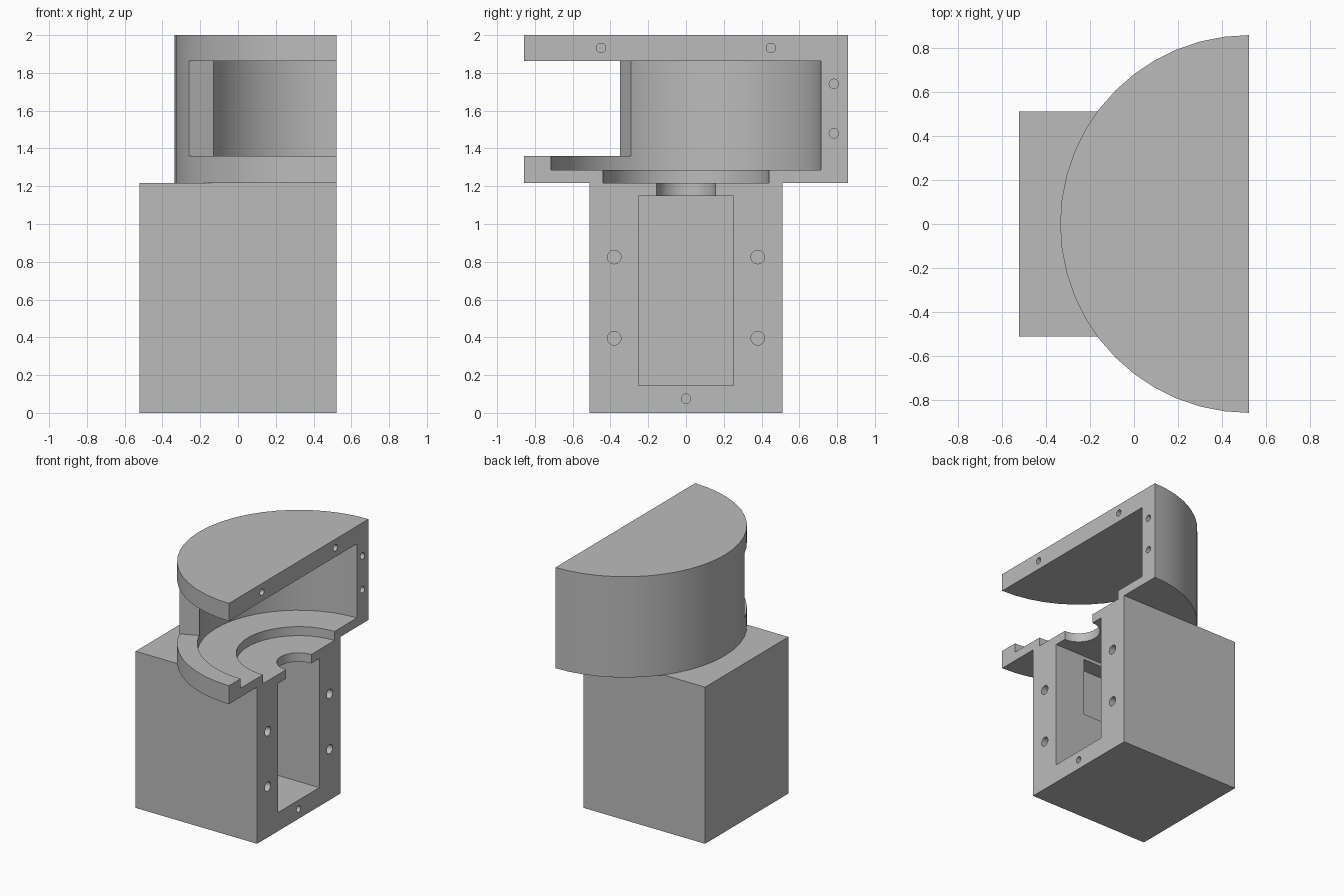
import bpy, bmesh, math
from mathutils import Matrix

cube = bpy.data.objects.get("Cube")
if cube:
    bpy.data.objects.remove(cube, do_unlink=True)

FACE = 0.522          # x of the flat open face, also the drum axis
STEPS = 24            # segments per half turn

grey = bpy.data.materials.new("plain grey")
grey.use_nodes = True
colour = (0.5, 0.5, 0.5, 1)
grey.diffuse_color = colour
grey.node_tree.nodes["Principled BSDF"].inputs["Base Color"].default_value = colour


def finish(name, bm):
    bmesh.ops.recalc_face_normals(bm, faces=bm.faces)
    mesh = bpy.data.meshes.new(name)
    bm.to_mesh(mesh)
    bm.free()
    mesh.materials.append(grey)
    ob = bpy.data.objects.new(name, mesh)
    bpy.context.collection.objects.link(ob)
    return ob


def prism(name, points, z0, z1):
    """Extrude a flat outline from z0 to z1."""
    bm = bmesh.new()
    face = bm.faces.new([bm.verts.new((x, y, z0)) for x, y in points])
    new = bmesh.ops.extrude_face_region(bm, geom=[face])["geom"]
    bmesh.ops.translate(bm, vec=(0, 0, z1 - z0),
                        verts=[g for g in new if isinstance(g, bmesh.types.BMVert)])
    return finish(name, bm)


def block(name, x0, x1, y0, y1, z0, z1):
    return prism(name, [(x0, y0), (x1, y0), (x1, y1), (x0, y1)], z0, z1)


def polar(radius, angle):
    return FACE + radius * math.cos(angle), radius * math.sin(angle)


def disc(name, radius, z0, z1, turns=1.0):
    """Round prism on the drum axis; half a turn gives the solid D shape."""
    count = int(STEPS * 2 * turns)
    ends = count + (1 if turns < 1 else 0)
    return prism(name, [polar(radius, math.pi / 2 + math.pi * i / STEPS)
                        for i in range(ends)], z0, z1)


def screw_hole(y, z, radius, depth=0.16):
    bm = bmesh.new()
    bmesh.ops.create_cone(bm, cap_ends=True, segments=24, radius1=radius,
                          radius2=radius, depth=depth * 2,
                          matrix=Matrix.Translation((FACE, y, z))
                          @ Matrix.Rotation(math.pi / 2, 4, 'Y'))
    return finish("screw_hole_cutter", bm)


def carve(ob, cutters):
    """Subtract every cutter, then drop it."""
    bpy.context.view_layer.objects.active = ob
    for cutter in cutters:
        cutter.hide_render = True
        mod = ob.modifiers.new("cut", 'BOOLEAN')
        mod.operation = 'DIFFERENCE'
        mod.solver = 'EXACT'
        mod.object = cutter
        bpy.ops.object.modifier_apply(modifier=mod.name)
        bpy.data.objects.remove(cutter, do_unlink=True)
    bpy.ops.object.select_all(action='DESELECT')
    ob.select_set(True)
    bpy.ops.object.shade_smooth_by_angle(angle=math.radians(20))


# Square base with motor bay, shaft opening, side pocket and screw holes
base = block("motor_base", -FACE, FACE, -0.511, 0.511, 0, 1.217)
cutters = [block("bay_cutter", FACE - 0.78, 0.7, -0.252, 0.252, 0.145, 1.147),
           disc("shaft_cutter", 0.155, 1.1, 1.3),
           block("side_pocket_cutter", -0.05, 0.26, -0.38, -0.2, 0.665, 1.12),
           screw_hole(0, 0.075, 0.025)]
cutters += [screw_hole(y, z, 0.036) for y in (-0.38, 0.38) for z in (0.395, 0.825)]
carve(base, cutters)

# Half drum with chamber, turntable recess, side window and screw holes
drum = disc("half_drum", 0.857, 1.217, 2.0, turns=0.5)
cut_angle = math.pi + math.radians(24)
window = [(FACE, 0), polar(1.3, cut_angle), (-0.6, -1.2), (0.8, -1.2), (0.8, 0)]
cutters = [disc("chamber_cutter", 0.714, 1.287, 1.862),
           disc("recess_cutter", 0.44, 1.1, 1.4),
           prism("window_cutter", window, 1.36, 1.862)]
cutters += [screw_hole(y, 1.932, 0.025) for y in (-0.45, 0.45)]
cutters += [screw_hole(0.783, z, 0.025, 0.1) for z in (1.48, 1.742)]
carve(drum, cutters)
